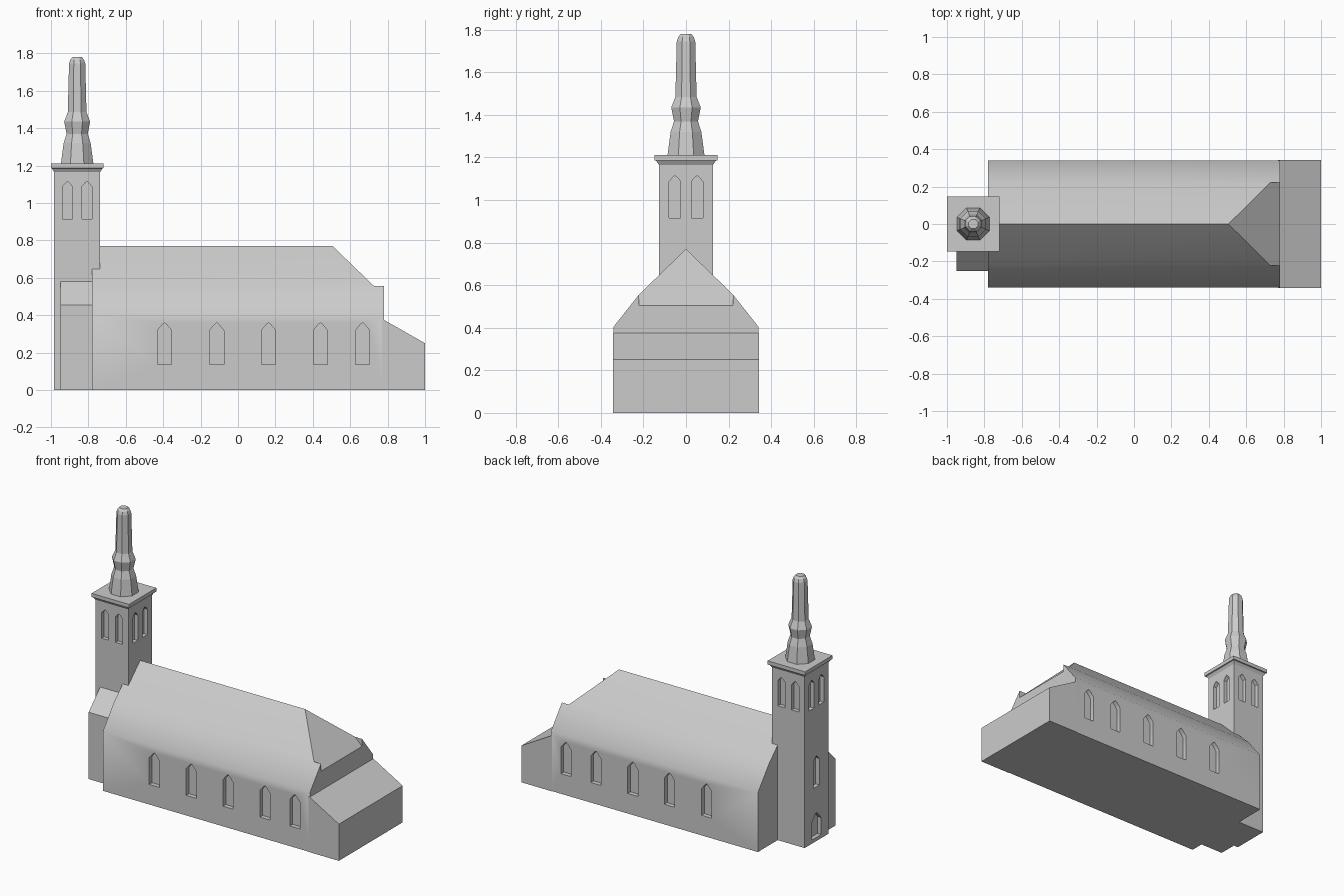
import bpy, bmesh, math

if "Cube" in bpy.data.objects:
    bpy.data.objects.remove(bpy.data.objects["Cube"])

stone = bpy.data.materials.new("grey stone")
stone.diffuse_color = (0.6, 0.6, 0.6, 1)
stone.use_nodes = True
stone.node_tree.nodes["Principled BSDF"].inputs["Base Color"].default_value = stone.diffuse_color


def add_prism(bm, pts, axis, a, b):
    """Extrude a 2D outline along x, y or z from a to b."""
    def place(p, d):
        return {"x": (d, p[0], p[1]), "y": (p[0], d, p[1]), "z": (p[0], p[1], d)}[axis]
    n = len(pts)
    lo = [bm.verts.new(place(p, a)) for p in pts]
    hi = [bm.verts.new(place(p, b)) for p in pts]
    bm.faces.new(lo)
    bm.faces.new(hi)
    for i in range(n):
        j = (i + 1) % n
        bm.faces.new((lo[i], lo[j], hi[j], hi[i]))


def add_loft(bm, rings):
    """Skin a stack of closed rings with capped ends."""
    loops = [[bm.verts.new(c) for c in r] for r in rings]
    n = len(loops[0])
    for l, u in zip(loops, loops[1:]):
        for i in range(n):
            j = (i + 1) % n
            bm.faces.new((l[i], l[j], u[j], u[i]))
    bm.faces.new(loops[0])
    bm.faces.new(loops[-1])


def finish(name, bm):
    bmesh.ops.recalc_face_normals(bm, faces=bm.faces)
    me = bpy.data.meshes.new(name)
    bm.to_mesh(me)
    bm.free()
    me.materials.append(stone)
    ob = bpy.data.objects.new(name, me)
    bpy.context.collection.objects.link(ob)
    return ob


def prism(name, pts, axis, a, b):
    bm = bmesh.new()
    add_prism(bm, pts, axis, a, b)
    return finish(name, bm)


def carve(ob, bm):
    """Subtract the cutter shapes from an object."""
    cutter = finish("cutter", bm)
    cutter.hide_render = True
    mod = ob.modifiers.new("openings", "BOOLEAN")
    mod.operation, mod.solver, mod.object = "DIFFERENCE", "EXACT", cutter
    bpy.context.view_layer.objects.active = ob
    bpy.ops.object.modifier_apply(modifier=mod.name)
    bpy.data.objects.remove(cutter)


def lancet(c, half, z0, shoulder, z1):
    """Pointed window outline."""
    return [(c - half, z0), (c + half, z0), (c + half, shoulder),
            (c + 0.012, z1 - 0.01), (c, z1), (c - 0.012, z1 - 0.01), (c - half, shoulder)]


def square(cx, hx, hy, z):
    return [(cx + sx * hx, sy * hy, z) for sx, sy in ((-1, -1), (1, -1), (1, 1), (-1, 1))]


# Nave: walls and two-pitch roof
nave = prism("nave", [(-0.34, 0), (0.34, 0), (0.34, 0.405), (0.22, 0.557), (0, 0.77),
                      (-0.22, 0.557), (-0.34, 0.405)], "x", -0.78, 0.78)
# Hipped end of the roof, then side windows
bm = bmesh.new()
add_prism(bm, [(0.505, 0.77), (0.80, 0.486), (0.80, 0.9), (0.37, 0.9)], "y", -0.221, 0.221)
carve(nave, bm)
bm = bmesh.new()
for x in (-0.393, -0.114, 0.163, 0.441, 0.666):
    for s in (-1, 1):
        add_prism(bm, lancet(x, 0.038, 0.137, 0.318, 0.36), "y", s * 0.31, s * 0.38)
carve(nave, bm)
nave.select_set(True)
bpy.context.view_layer.objects.active = nave
bpy.ops.object.shade_smooth_by_angle(angle=math.radians(42))
nave.select_set(False)

# Low lean-to at the hipped end
prism("end_annex", [(0.77, 0), (1.0, 0), (1.0, 0.25), (0.78, 0.375), (0.77, 0.375)],
      "y", -0.343, 0.343)

# Side block with sloping roof beside the tower
prism("stair_block", [(-0.25, 0), (-0.11, 0), (-0.11, 0.58), (-0.127, 0.58), (-0.25, 0.455)],
      "x", -0.95, -0.77)

# Tower
TX, HX, HY = -0.86, 0.123, 0.127
bm = bmesh.new()
add_loft(bm, [square(TX, HX, HY, 0), square(TX, HX, HY, 1.167)])
tower = finish("tower", bm)
bm = bmesh.new()
for s in (-1, 1):
    for o in (-0.052, 0.052):
        add_prism(bm, lancet(TX + o, 0.027, 0.915, 1.087, 1.115), "y", s * 0.1, s * 0.16)
        add_prism(bm, lancet(o, 0.027, 0.915, 1.087, 1.115), "x",
                  TX + s * (HX - 0.027), TX + s * 0.16)
# Middle window and door on the entrance face
add_prism(bm, lancet(0, 0.03, 0.37, 0.55, 0.58), "x", TX - HX + 0.027, TX - 0.16)
add_prism(bm, lancet(0, 0.05, 0.025, 0.14, 0.195), "x", TX - HX + 0.027, TX - 0.16)
carve(tower, bm)

# Cornice with chamfered underside
bm = bmesh.new()
add_loft(bm, [square(TX, 0.123, 0.127, 1.165), square(TX, 0.135, 0.14, 1.185),
              square(TX + 0.001, 0.141, 0.147, 1.187), square(TX + 0.001, 0.141, 0.147, 1.212)])
finish("cornice", bm)

# Octagonal spire with a waist
profile = [(0.094, 1.21), (0.078, 1.32), (0.061, 1.37), (0.075, 1.435), (0.054, 1.485),
           (0.047, 1.745), (0.040, 1.765), (0.027, 1.78)]
bm = bmesh.new()
add_loft(bm, [[(TX + r * math.cos(math.pi / 8 + k * math.pi / 4),
                r * math.sin(math.pi / 8 + k * math.pi / 4), z) for k in range(8)]
              for r, z in profile])
finish("spire", bm)
